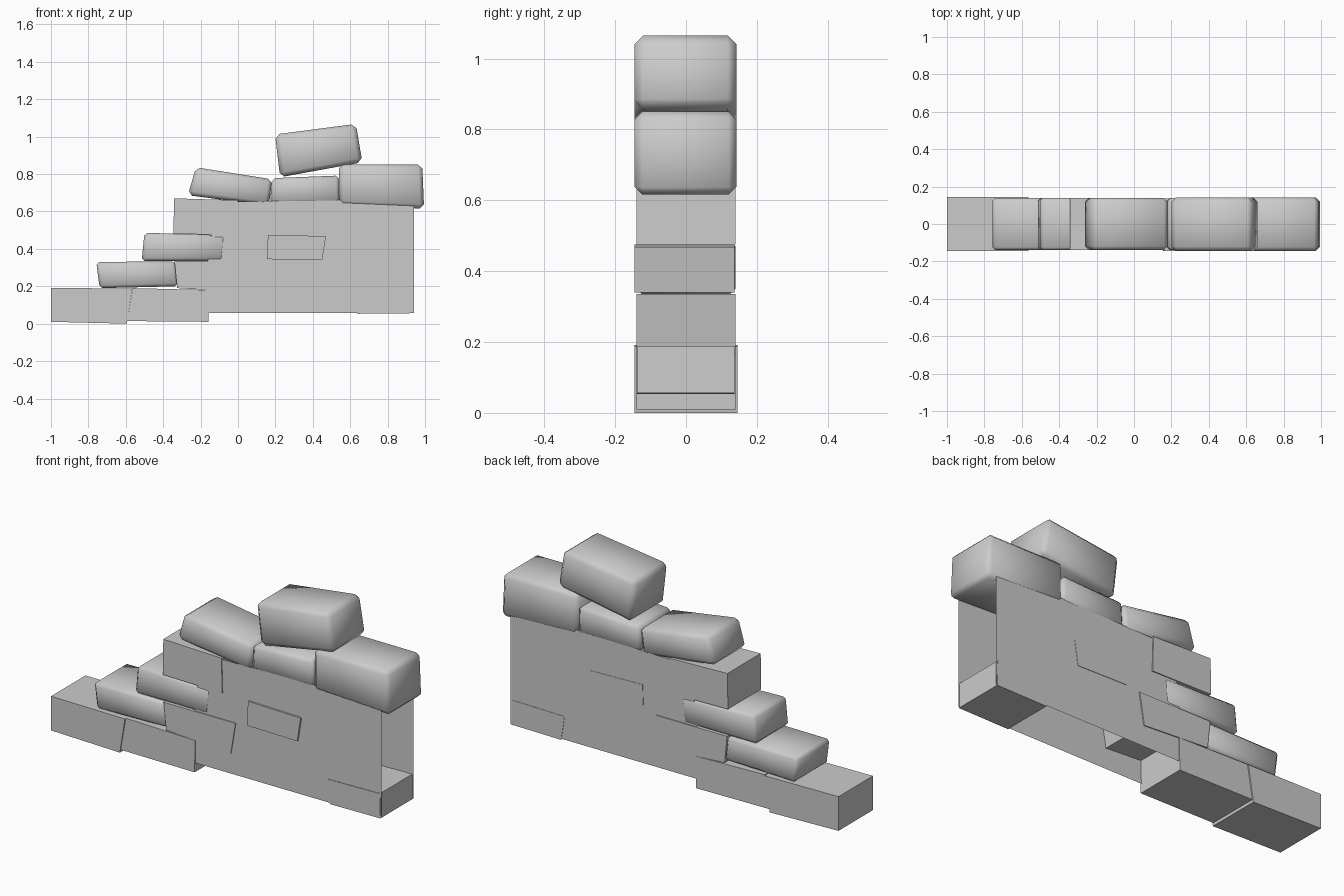
import bpy, bmesh

if "Cube" in bpy.data.objects:
    bpy.data.objects.remove(bpy.data.objects["Cube"])


def finish(name, bm):
    bmesh.ops.recalc_face_normals(bm, faces=bm.faces[:])
    me = bpy.data.meshes.new(name)
    bm.to_mesh(me)
    bm.free()
    ob = bpy.data.objects.new(name, me)
    bpy.context.collection.objects.link(ob)
    return ob


def block(name, corners, y0=-0.14, y1=0.14, bevel=0.0):
    """Extrude a front-view (x, z) outline from y0 to y1, with optional worn edges."""
    bm = bmesh.new()
    face = bm.faces.new([bm.verts.new((x, y0, z)) for x, z in corners])
    ext = bmesh.ops.extrude_face_region(bm, geom=[face])["geom"]
    for v in ext:
        if isinstance(v, bmesh.types.BMVert):
            v.co.y = y1
    bmesh.ops.recalc_face_normals(bm, faces=bm.faces[:])
    if bevel:
        bmesh.ops.bevel(bm, geom=bm.edges[:], offset=bevel, segments=1,
                        profile=0.5, affect='EDGES')
    ob = finish(name, bm)
    if bevel:
        bpy.ops.object.select_all(action='DESELECT')
        ob.select_set(True)
        bpy.context.view_layer.objects.active = ob
        bpy.ops.object.shade_smooth_by_angle(angle=0.9)
    return ob


# Hollow wall core: only a front and a back sheet, open at the ends and bottom
core = [(-0.16, 0.058), (0.94, 0.058), (0.94, 0.67), (-0.1, 0.65), (-0.16, 0.4)]
for name, y in (("wall_front", -0.135), ("wall_back", 0.135)):
    bm = bmesh.new()
    pts = core if y < 0 else core[::-1]
    f = bm.faces.new([bm.verts.new((x, y, z)) for x, z in pts])
    me = bpy.data.meshes.new(name)
    bm.to_mesh(me)
    bm.free()
    bpy.context.collection.objects.link(bpy.data.objects.new(name, me))

# Flat-faced blocks of the stepped end and the wall
block("base_end_block", [(-1, 0.01), (-0.595, 0.0), (-0.565, 0.187), (-1, 0.192)], -0.145, 0.145)
block("base_inner_block", [(-0.593, 0.014), (-0.158, 0.01), (-0.155, 0.18), (-0.563, 0.19)])
block("second_row_inner_block", [(-0.325, 0.19), (0.055, 0.168), (0.083, 0.335), (-0.34, 0.335)])
block("fourth_row_block", [(-0.345, 0.48), (0.005, 0.475), (0.0, 0.66), (-0.342, 0.67)])
block("middle_block", [(0.155, 0.345), (0.45, 0.34), (0.47, 0.468), (0.16, 0.475)], -0.145, 0.137)
block("base_corner_block", [(0.64, 0.053), (0.935, 0.056), (0.932, 0.187), (0.62, 0.182)], -0.138, 0.137)

# Worn stones of the steps
block("second_row_end_stone", [(-0.74, 0.19), (-0.32, 0.2), (-0.335, 0.333), (-0.758, 0.33)], bevel=0.016)
block("third_row_stone", [(-0.515, 0.335), (-0.08, 0.335), (-0.067, 0.473), (-0.5, 0.486)], bevel=0.016)

# Loose worn stones along the top
block("top_tilted_stone", [(-0.268, 0.687), (0.165, 0.63), (0.183, 0.772), (-0.225, 0.836)], bevel=0.022)
block("top_middle_stone", [(0.172, 0.643), (0.545, 0.645), (0.54, 0.792), (0.18, 0.778)], bevel=0.018)
block("top_end_stone", [(0.54, 0.635), (0.995, 0.615), (0.985, 0.85), (0.54, 0.852)], -0.145, 0.142, 0.022)
block("top_loose_stone", [(0.225, 0.783), (0.665, 0.863), (0.63, 1.068), (0.198, 1.012)], -0.145, 0.142, 0.024)
